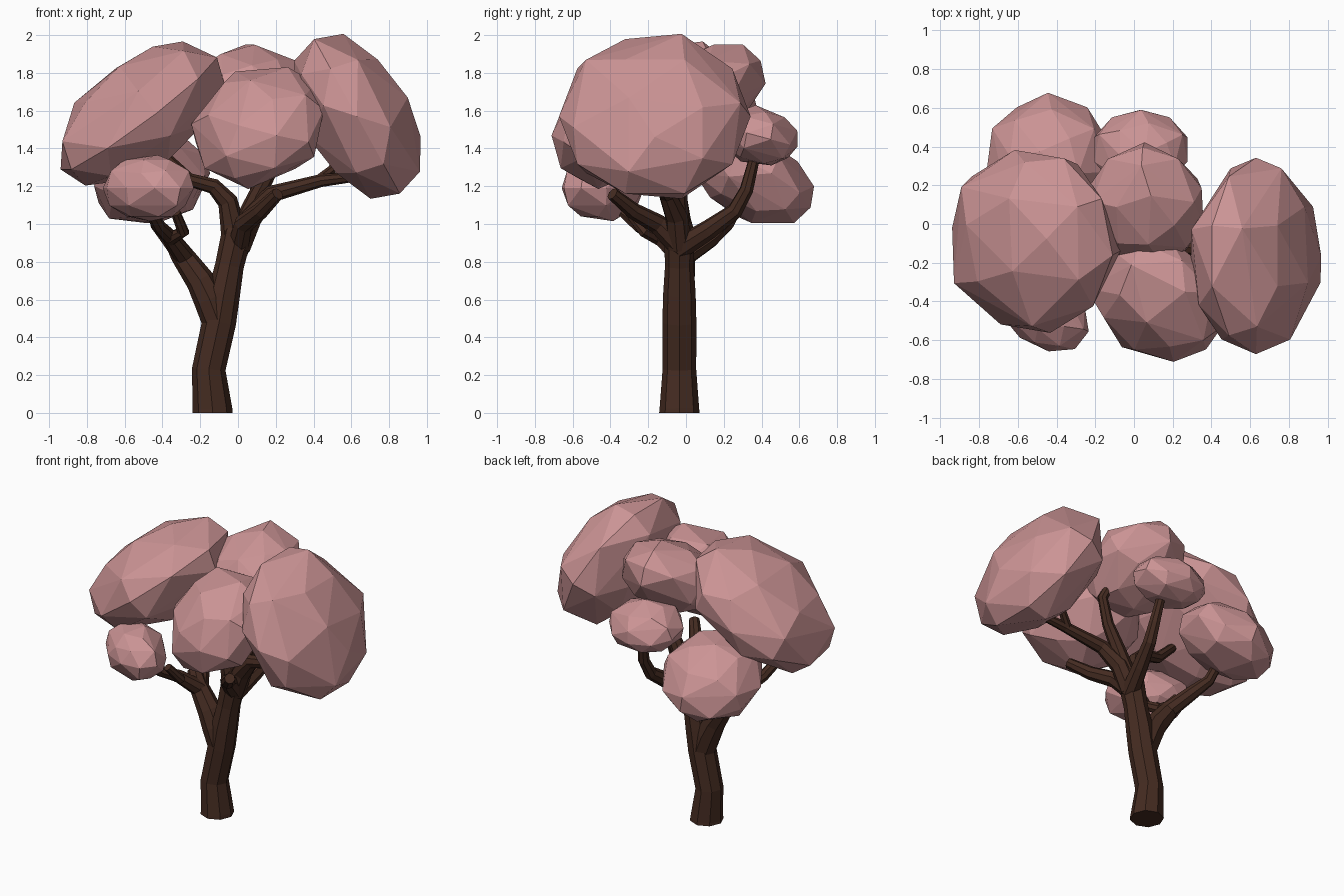
import bpy
from math import radians


def material(name, color):
    m = bpy.data.materials.new(name)
    m.diffuse_color = (*color, 1)
    return m


BARK = material("dark brown bark", (0.058, 0.024, 0.015))
PINK = material("dusty pink leaves", (0.60, 0.295, 0.30))


def limb(name, points):
    """Eight-sided tapering tube through (x, y, z, radius) points."""
    cu = bpy.data.curves.new(name, 'CURVE')
    cu.dimensions = '3D'
    cu.bevel_depth = 1.0
    cu.bevel_resolution = 2
    cu.use_fill_caps = True
    sp = cu.splines.new('POLY')
    sp.use_smooth = False
    sp.points.add(len(points) - 1)
    for p, (x, y, z, r) in zip(sp.points, points):
        p.co = (x, y, z, 1)
        p.radius = r
    ob = bpy.data.objects.new(name, cu)
    bpy.context.collection.objects.link(ob)
    cu.materials.append(BARK)
    bpy.ops.object.select_all(action='DESELECT')
    ob.select_set(True)
    bpy.context.view_layer.objects.active = ob
    bpy.ops.object.convert(target='MESH')


def foliage(name, center, radii, tilt):
    """Faceted, flattened leaf clump with slightly irregular facets."""
    bpy.ops.mesh.primitive_ico_sphere_add(
        subdivisions=2, radius=1.035, location=center,
        rotation=[radians(a) for a in tilt])
    ob = bpy.context.object
    ob.name = name
    ob.scale = radii
    ob.data.materials.append(PINK)
    mod = ob.modifiers.new("coarser facets", 'DECIMATE')
    mod.ratio = 0.75


# Trunk and its main stem
limb("trunk", [(-.135, -.035, 0, .107), (-.135, -.035, .02, .105),
               (-.155, -.035, .23, .089), (-.10, -.035, .48, .09),
               (-.075, -.035, .63, .086), (-.045, -.035, .78, .076),
               (-.005, -.035, .95, .082), (.01, -.035, 1.03, .06)])

# Low left limb, forking to the front and back clumps
limb("left_limb", [(-.10, -.035, .47, .085), (-.15, -.035, .60, .085),
                   (-.20, -.03, .70, .076), (-.30, -.01, .84, .06),
                   (-.35, .02, .92, .045)])
limb("left_back_branch", [(-.28, -.02, .82, .055), (-.36, .13, .92, .046),
                          (-.43, .22, 1.0, .036), (-.46, .29, 1.12, .03)])
limb("left_front_branch", [(-.28, -.02, .82, .055), (-.36, -.14, .93, .042),
                           (-.42, -.25, .99, .036), (-.48, -.37, 1.1, .03)])
limb("left_front_twig", [(-.36, -.14, .92, .037), (-.29, -.22, .96, .033),
                         (-.33, -.30, 1.06, .026)])

# Upper branches reaching the other clumps
limb("right_branch", [(0, -.035, .88, .068), (.07, -.05, 1.04, .062),
                      (.18, -.10, 1.16, .046), (.44, -.15, 1.23, .034),
                      (.62, -.16, 1.25, .026)])
limb("right_twig", [(.42, -.145, 1.225, .03), (.50, -.10, 1.29, .026),
                    (.56, -.08, 1.40, .022)])
limb("left_upper_branch", [(-.02, -.035, .88, .065), (-.03, -.035, 1.0, .064),
                           (-.055, -.045, 1.12, .054), (-.13, -.06, 1.20, .042),
                           (-.26, -.08, 1.235, .036), (-.40, -.09, 1.37, .028)])
limb("front_branch", [(0, -.02, .87, .062), (.03, -.15, 1.0, .053),
                      (.12, -.28, 1.07, .044), (.21, -.39, 1.16, .034)])
limb("back_branch", [(0, -.04, .87, .062), (.05, .12, .97, .053),
                     (.09, .26, 1.07, .043), (.10, .32, 1.18, .037),
                     (.08, .37, 1.38, .028)])
limb("top_branch", [(.03, -.035, 1.0, .055), (.10, -.04, 1.15, .047),
                    (.18, -.04, 1.30, .037), (.24, -.02, 1.46, .033),
                    (.20, .06, 1.60, .028)])

# Leaf clumps
foliage("left_foliage", (-.525, -.09, 1.585), (.50, .465, .27), (0, -37, 11))
foliage("right_foliage", (.63, -.165, 1.57), (.475, .49, .275), (0, 61, 0))
foliage("front_foliage", (.115, -.38, 1.52), (.37, .35, .25), (50, 0, -35))
foliage("top_foliage", (.06, .09, 1.69), (.30, .34, .22), (30, -5, 0))
foliage("back_foliage", (.035, .385, 1.465), (.245, .205, .15), (-15, 0, 0))
foliage("left_back_foliage", (-.455, .36, 1.235), (.31, .325, .205), (-27, -15, 0))
foliage("left_front_foliage", (-.475, -.44, 1.19), (.265, .18, .17), (0, 0, -38))
